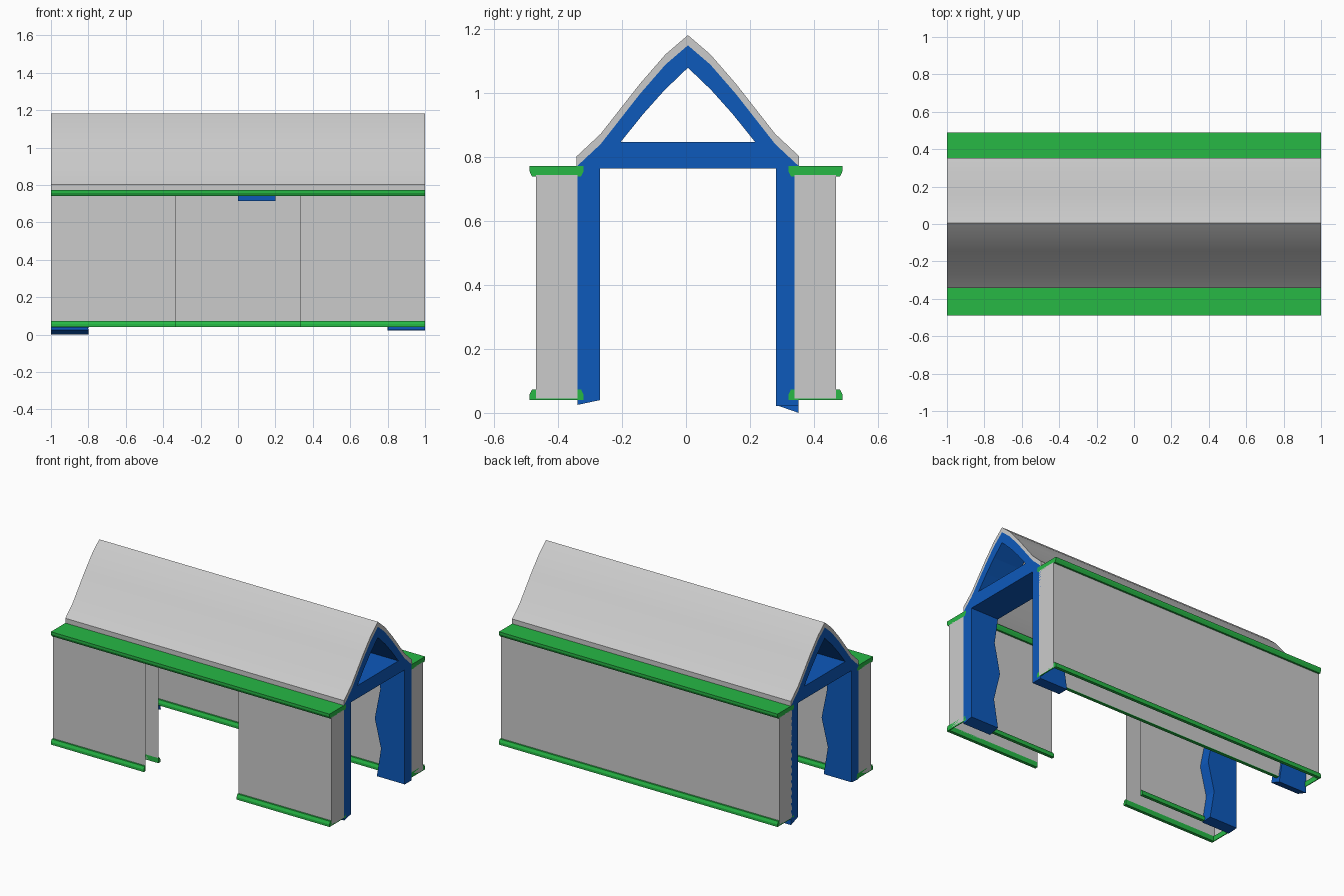
import bpy, bmesh, math

if "Cube" in bpy.data.objects:
    bpy.data.objects.remove(bpy.data.objects["Cube"])

def material(name, col):
    m = bpy.data.materials.new(name)
    m.diffuse_color = col
    m.use_nodes = True
    m.node_tree.nodes["Principled BSDF"].inputs["Base Color"].default_value = m.diffuse_color
    return m

GREEN = material("green_paint", (0.02, 0.48, 0.06, 1))
BLUE = material("blue_paint", (0.004, 0.1, 0.5, 1))

def finish(bm, name, mat=None, smooth=False):
    bmesh.ops.recalc_face_normals(bm, faces=bm.faces)
    me = bpy.data.meshes.new(name)
    bm.to_mesh(me)
    bm.free()
    if mat:
        me.materials.append(mat)
    if smooth:
        for p in me.polygons:
            p.use_smooth = True
        me.set_sharp_from_angle(angle=math.radians(25))
    ob = bpy.data.objects.new(name, me)
    bpy.context.collection.objects.link(ob)
    return ob

def prism(name, loops, x0, x1, mat=None, smooth=False):
    """Extrude a (y, z) outline, plus optional hole outlines, along x."""
    bm = bmesh.new()
    edges = []
    for loop in loops:
        vs = [bm.verts.new((x0, y, z)) for y, z in loop]
        edges += [bm.edges.new((vs[i - 1], vs[i])) for i in range(len(vs))]
    if len(loops) == 1:
        faces = [bm.faces.new(vs)]
    else:
        bmesh.ops.triangle_fill(bm, edges=edges, use_beauty=True, normal=(1, 0, 0))
        faces = bm.faces[:]
    # keep the start cap and extrude a copy of it to the far end
    ret = bmesh.ops.extrude_face_region(bm, geom=faces, use_keep_orig=True)
    moved = [g for g in ret["geom"] if isinstance(g, bmesh.types.BMVert)]
    bmesh.ops.translate(bm, verts=moved, vec=(x1 - x0, 0, 0))
    return finish(bm, name, mat, smooth)

def sheet(name, path, z0, z1):
    """Vertical thin wall following an (x, y) path."""
    bm = bmesh.new()
    cols = [(bm.verts.new((x, y, z0)), bm.verts.new((x, y, z1))) for x, y in path]
    for (a, b), (c, d) in zip(cols, cols[1:]):
        bm.faces.new((a, c, d, b))
    return finish(bm, name)

# Hollow walls: y extents of the panels and of the trim
IN, OUT, T_IN, T_OUT = 0.34, 0.47, 0.32, 0.49
GAP = 0.333

def lower_trim(name, s, x0, x1):
    for tag, wall, edge in (("outer", OUT, T_OUT), ("inner", IN, T_IN)):
        d = 0.008 if edge > wall else -0.008
        prism(f"{name}_{tag}", [[(s * wall, 0.04), (s * edge, 0.04), (s * edge, 0.056),
                                 (s * (edge - d), 0.073), (s * wall, 0.073)]], x0, x1, GREEN)

def end_trim(name, s, e):
    prism(name, [[(s * T_IN, 0.04), (s * T_OUT, 0.04), (s * T_OUT, 0.056), (s * 0.482, 0.073),
                  (s * 0.328, 0.073), (s * T_IN, 0.056)]], e * 0.995, e, GREEN)

# Back wall runs full length
sheet("back_wall", [(-1, OUT), (1, OUT), (1, IN), (-1, IN), (-1, OUT)], 0.045, 0.745)
lower_trim("back_lower_trim", 1, -0.995, 0.995)

# Front wall is two panels with a doorway between them
for e, side in ((-1, "left"), (1, "right")):
    sheet(f"front_wall_{side}", [(e * GAP, -OUT), (e, -OUT), (e, -IN), (e * GAP, -IN)],
          0.045, 0.745)
    lower_trim(f"front_lower_trim_{side}", -1, min(e * GAP, e * 0.995), max(e * GAP, e * 0.995))
    for s, face in ((-1, "front"), (1, "back")):
        end_trim(f"{face}_end_trim_{side}", s, e)

# Top rails on both walls
for s, face in ((-1, "front"), (1, "back")):
    prism(f"{face}_top_rail", [[(s * 0.328, 0.74), (s * 0.482, 0.74), (s * T_OUT, 0.757),
                                (s * T_OUT, 0.772), (s * T_IN, 0.772), (s * T_IN, 0.757)]],
          -1, 1, GREEN)

# Curved gable roof
CY = 0.006
def arch(half):
    """Mirror a half outline (y, z), eave to ridge, about the roof centre."""
    return [(CY - y, z) for y, z in half] + [(CY + y, z) for y, z in half[-2::-1]]

top = [(0.348, 0.803), (0.273, 0.873), (0.15, 1.03), (0.07, 1.122), (0, 1.182)]
under = [(y, z - 0.032) for y, z in top]
prism("roof", [arch(top) + arch(under)[::-1]], -1, 1, smooth=True)

# Roof trusses with a triangular opening
hole = [(0.21, 0.848), (0.14, 0.935), (0.073, 1.01), (0, 1.08)]
for x0, tag in ((-1, "left"), (0, "middle"), (0.8, "right")):
    prism(f"truss_{tag}", [[(CY - 0.348, 0.765)] + arch(under) + [(CY + 0.348, 0.765)],
                           arch(hole)], x0, x0 + 0.2, BLUE)

# Slanted brackets under the middle truss
for s, face in ((-1, "front"), (1, "back")):
    prism(f"middle_bracket_{face}", [[(CY + s * 0.275, 0.766), (CY + s * 0.346, 0.715),
                                      (CY + s * 0.346, 0.766)]], 0, 0.2, BLUE)

# Rough-hewn posts, wavy along the edge that faces inward
def post(name, s, e, z_in, z_out):
    waves = [(0.0, 0.8), (0.25, 0.83), (0.5, 0.785), (0.77, 0.825), (1.0, 0.8)]
    bm = bmesh.new()
    rings = []
    for t, x in waves:
        ring = []
        for px, y, zb in ((1, 0.275, z_in), (1, 0.346, z_out), (x, 0.346, z_out), (x, 0.275, z_in)):
            ring.append(bm.verts.new((e * px, CY + s * y, zb + (0.766 - zb) * t)))
        rings.append(ring)
    for a, b in zip(rings, rings[1:]):
        for i in range(4):
            bm.faces.new((a[i - 1], a[i], b[i], b[i - 1]))
    bm.faces.new(rings[0])
    bm.faces.new(rings[-1])
    finish(bm, name, BLUE)

post("post_front_left", -1, -1, 0.04, 0.035)
post("post_front_right", -1, 1, 0.04, 0.025)
post("post_back_left", 1, -1, 0.025, 0.0)
post("post_back_right", 1, 1, 0.022, 0.022)
